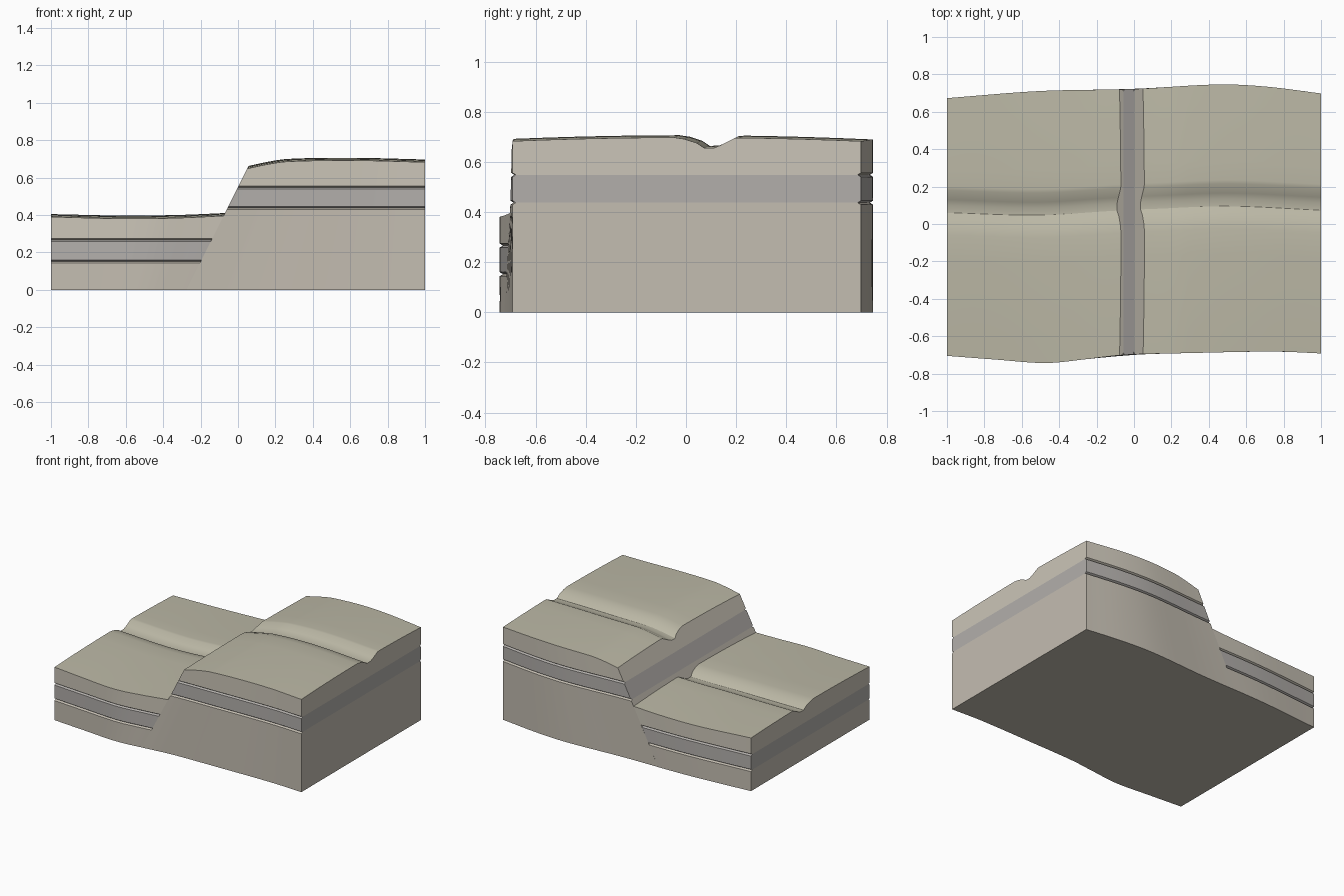
import bpy, bmesh, math

if "Cube" in bpy.data.objects:
    bpy.data.objects.remove(bpy.data.objects["Cube"])

def curve(pts, x):
    """Smooth interpolation through a few (x, value) points."""
    n = len(pts)
    if x <= pts[0][0]: return pts[0][1]
    if x >= pts[-1][0]: return pts[-1][1]
    i = max(k for k in range(n - 1) if pts[k][0] <= x)
    def slope(k):
        a, b = pts[max(k - 1, 0)], pts[min(k + 1, n - 1)]
        return (b[1] - a[1]) / (b[0] - a[0])
    (x0, v0), (x1, v1) = pts[i], pts[i + 1]
    h = x1 - x0
    t = (x - x0) / h
    return ((2*t**3 - 3*t*t + 1) * v0 + (t**3 - 2*t*t + t) * h * slope(i)
            + (3*t*t - 2*t**3) * v1 + (t**3 - t*t) * h * slope(i + 1))

FRONT = [(-1, -.705), (-.75, -.724), (-.47, -.743), (-.25, -.722), (-.05, -.70), (.3, -.69), (.75, -.682), (1, -.692)]
BACK = [(-1, .673), (-.5, .711), (0, .722), (.45, .746), (.7, .735), (1, .698)]
CHANNEL = [(-1, .07), (-.5, .057), (-.1, .08), (.1, .09), (.5, .105), (1, .083)]
DIP = [(-.13, 0), (-.09, -.006), (-.04, -.022), (-.01, -.042), (.03, -.041), (.06, -.028), (.11, -.002), (.13, 0)]
LOW_TOP = [(-1, .405), (-.6, .397), (-.3, .401), (-.07, .411)]
HIGH_TOP = [(.05, .661), (.14, .683), (.25, .70), (.6, .706), (1, .697)]

def fault_x(z):
    return (z - .55) / 2

def top_z(pts, x, y, off):
    return curve(pts, x) - .015 * (y / .7) ** 2 + curve(DIP, off)

def material(name, c):
    m = bpy.data.materials.new(name)
    m.diffuse_color = (*c, 1)
    m.use_nodes = True
    m.node_tree.nodes["Principled BSDF"].inputs["Base Color"].default_value = m.diffuse_color
    return m

GRASS = material("ground_surface", (.50, .48, .38))
UPPER = material("upper_rock", (.60, .56, .48))
BAND = material("dark_band", (.45, .43, .41))
BASE = material("base_rock", (.55, .51, .44))
GAP, DEPTH, N = .008, .013, 26

def layer(name, side, z0, z1, mat, top=None):
    """Loft one stratum from the sloping fault to the outer end of its block."""
    bm = bmesh.new()
    c0, c1 = z0 > 0, top is None      # which edges carry a weathered notch
    wall = [(z0, DEPTH * c0)] + ([(z0 + GAP, 0)] if c0 else [])
    if c1:
        wall += [(z1 - GAP, 0), (z1, DEPTH)]
    rings = []
    for i in range(N + 1):
        s = i / N
        def xs(z):
            return fault_x(z) + s * (side - fault_x(z))
        pts = []
        for z, d in wall:
            pts.append((xs(z), curve(FRONT, xs(z)) + d, z))
        if top:
            xm = xs(z1)
            c, yf, yb = curve(CHANNEL, xm), curve(FRONT, xm), curve(BACK, xm)
            lo, hi = c - .13, c + .13
            ys = [yf + (lo - yf) * k / 5 for k in range(5)]
            ys += [c + d for d, _ in DIP]
            ys += [hi + (yb - hi) * k / 5 for k in range(1, 6)]
            for k, y in enumerate(ys):
                z = top_z(top, xm, y, y - c)
                x = xs(z)
                if k == 0: y = curve(FRONT, x)
                if k == len(ys) - 1: y = curve(BACK, x)
                pts.append((x, y, z))
        for z, d in reversed(wall):
            pts.append((xs(z), curve(BACK, xs(z)) - d, z))
        rings.append([bm.verts.new(p) for p in pts])
    n, w = len(rings[0]), len(wall)
    for a, b in zip(rings, rings[1:]):
        for k in range(n):
            f = bm.faces.new((a[k], a[(k + 1) % n], b[(k + 1) % n], b[k]))
            if top and w <= k < n - w - 1:
                f.material_index = 1
    bm.faces.new(rings[0])
    bm.faces.new(rings[-1])
    bmesh.ops.recalc_face_normals(bm, faces=bm.faces)
    me = bpy.data.meshes.new(name)
    bm.to_mesh(me)
    bm.free()
    me.materials.append(mat)
    me.materials.append(GRASS)
    ob = bpy.data.objects.new(name, me)
    bpy.context.collection.objects.link(ob)
    bpy.ops.object.select_all(action='DESELECT')
    bpy.context.view_layer.objects.active = ob
    ob.select_set(True)
    bpy.ops.object.shade_smooth_by_angle(angle=math.radians(25))

# Dropped block on the left, raised block on the right, same strata offset by the fault
for name, side, a, b, zt, top in (("dropped", -1, .152, .266, .40, LOW_TOP),
                                  ("raised", 1, .437, .548, .66, HIGH_TOP)):
    layer(name + "_base_layer", side, 0, a, BASE)
    layer(name + "_dark_layer", side, a, b, BAND)
    layer(name + "_top_layer", side, b, zt, UPPER, top)
